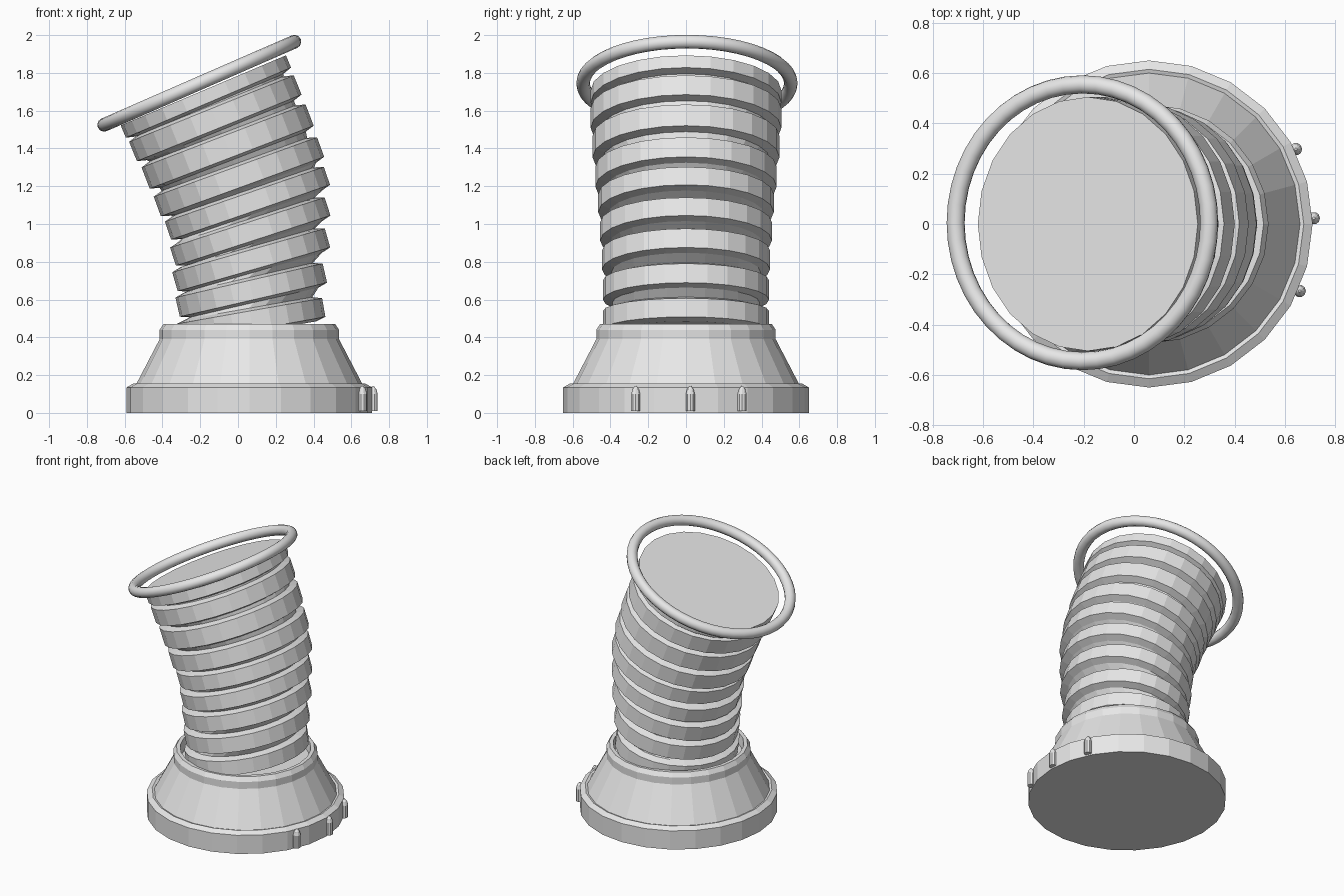
import bpy, bmesh
from math import sin, cos, pi, radians
from mathutils import Vector, Matrix

if "Cube" in bpy.data.objects:
    bpy.data.objects.remove(bpy.data.objects["Cube"])

SIDES = 24
grey = bpy.data.materials.new("plain grey")
grey.use_nodes = True
grey.diffuse_color = (0.8, 0.8, 0.8, 1)
grey.node_tree.nodes["Principled BSDF"].inputs["Base Color"].default_value = (0.8, 0.8, 0.8, 1)


def loft(name, sections, sides=SIDES, closed=False):
    """Skin elliptical sections given as (centre, tilt, rx, ry)."""
    bm = bmesh.new()
    loops = []
    for centre, tilt, rx, ry in sections:
        turn = Matrix.Rotation(-tilt, 3, 'Y')
        loops.append([bm.verts.new(centre + turn @ Vector((rx * cos(a), ry * sin(a), 0)))
                      for a in (2 * pi * i / sides for i in range(sides))])
    pairs = list(zip(loops, loops[1:]))
    if closed:
        pairs.append((loops[-1], loops[0]))
    else:
        bm.faces.new(loops[0])
        bm.faces.new(loops[-1])
    for low, high in pairs:
        for i in range(sides):
            j = (i + 1) % sides
            bm.faces.new((low[i], low[j], high[j], high[i]))
    bmesh.ops.recalc_face_normals(bm, faces=bm.faces)
    mesh = bpy.data.meshes.new(name)
    bm.to_mesh(mesh)
    bm.free()
    mesh.materials.append(grey)
    obj = bpy.data.objects.new(name, mesh)
    bpy.context.collection.objects.link(obj)
    return obj


def turned(name, x, y, profile, sides=SIDES):
    return loft(name, [(Vector((x, y, z)), 0, r, r) for r, z in profile], sides)


# Flared base with a lipped, recessed top
turned("base", 0.06, 0, [(0.65, 0), (0.65, 0.135), (0.615, 0.155), (0.6, 0.15), (0.475, 0.39),
                         (0.475, 0.44), (0.455, 0.47), (0.43, 0.47), (0.42, 0.4)])

# Pointed lugs on the left side of the base
for n, angle in enumerate((-24, 2, 27)):
    a = radians(angle)
    turned(f"lug_{n + 1}", 0.06 + 0.655 * cos(a), 0.655 * sin(a),
           [(0.025, 0.01), (0.025, 0.1), (0.018, 0.125), (0.005, 0.142)], 10)

# Ribbed hose: band centre x, z, tilt in degrees, radii, half height
bands = [
    (0.07, 0.49, 10, 0.39, 0.44, 0.05),
    (0.07, 0.65, 13, 0.4, 0.44, 0.052),
    (0.07, 0.81, 16, 0.42, 0.445, 0.052),
    (0.065, 0.96, 18, 0.43, 0.455, 0.05),
    (0.05, 1.11, 19, 0.445, 0.465, 0.05),
    (0.005, 1.25, 20, 0.46, 0.48, 0.055),
    (-0.055, 1.41, 21, 0.465, 0.495, 0.06),
    (-0.12, 1.56, 22, 0.47, 0.505, 0.055),
    (-0.17, 1.675, 23, 0.475, 0.505, 0.035),
]
sections = []
for x, z, deg, rx, ry, half in bands:
    tilt = radians(deg)
    axis = Vector((-sin(tilt), 0, cos(tilt)))
    for offset, inset in ((-half - 0.015, 0.05), (-half, 0), (half, 0), (half + 0.015, 0.05)):
        sections.append((Vector((x, 0, z)) + axis * offset, tilt, rx - inset, ry - inset))
sections.pop()
loft("ribbed_hose", sections)

# Round hoop around the tilted mouth
tilt = radians(23.6)
axis = Vector((-sin(tilt), 0, cos(tilt)))
hoop = []
for k in range(12):
    t = 2 * pi * k / 12
    r = 0.55 + 0.036 * cos(t)
    hoop.append((Vector((-0.205, 0.005, 1.745)) + axis * 0.036 * sin(t), tilt, r, r))
rim = loft("rim_hoop", hoop, 48, closed=True)
rim.data.shade_smooth()
